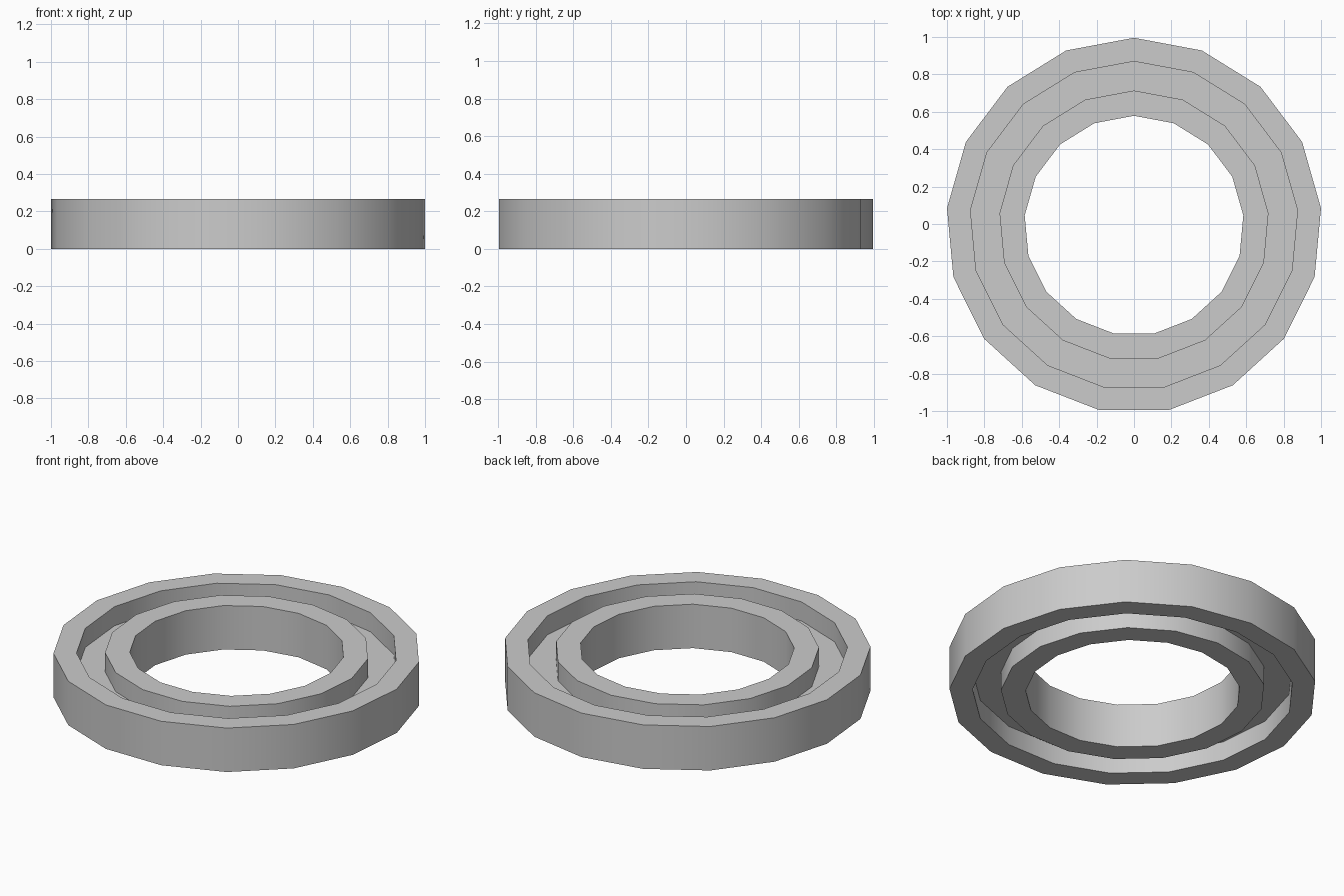
import bpy, bmesh
from math import sin, cos, tau

if "Cube" in bpy.data.objects:
    bpy.data.objects.remove(bpy.data.objects["Cube"])

SIDES = 17
CY = -0.0085   # odd side count: shift so the bounds are centred


def ring(name, r_in, r_out, z0, z1):
    """Low-poly ring from a rectangular profile swept round z."""
    bm = bmesh.new()
    profile = [(r_in, z0), (r_out, z0), (r_out, z1), (r_in, z1)]
    loops = []
    for i in range(SIDES):
        a = tau * i / SIDES
        loops.append([bm.verts.new((r * sin(a), r * cos(a) + CY, z)) for r, z in profile])
    for i in range(SIDES):
        a, b = loops[i], loops[(i + 1) % SIDES]
        for j in range(4):
            k = (j + 1) % 4
            bm.faces.new((a[j], a[k], b[k], b[j]))
    bmesh.ops.recalc_face_normals(bm, faces=bm.faces)
    mesh = bpy.data.meshes.new(name)
    bm.to_mesh(mesh)
    bm.free()
    obj = bpy.data.objects.new(name, mesh)
    bpy.context.collection.objects.link(obj)
    # smooth round the curve, crisp at the rims
    bpy.context.view_layer.objects.active = obj
    obj.select_set(True)
    bpy.ops.object.shade_smooth_by_angle(angle=0.6)
    obj.select_set(False)
    return obj


H = 0.265
# outer and inner races, with the recessed web between them
ring("outer_race", 0.878, 1.004, 0, H)
ring("inner_race", 0.587, 0.722, 0, H)
ring("recessed_web", 0.70, 0.90, 0.115, H - 0.115)
